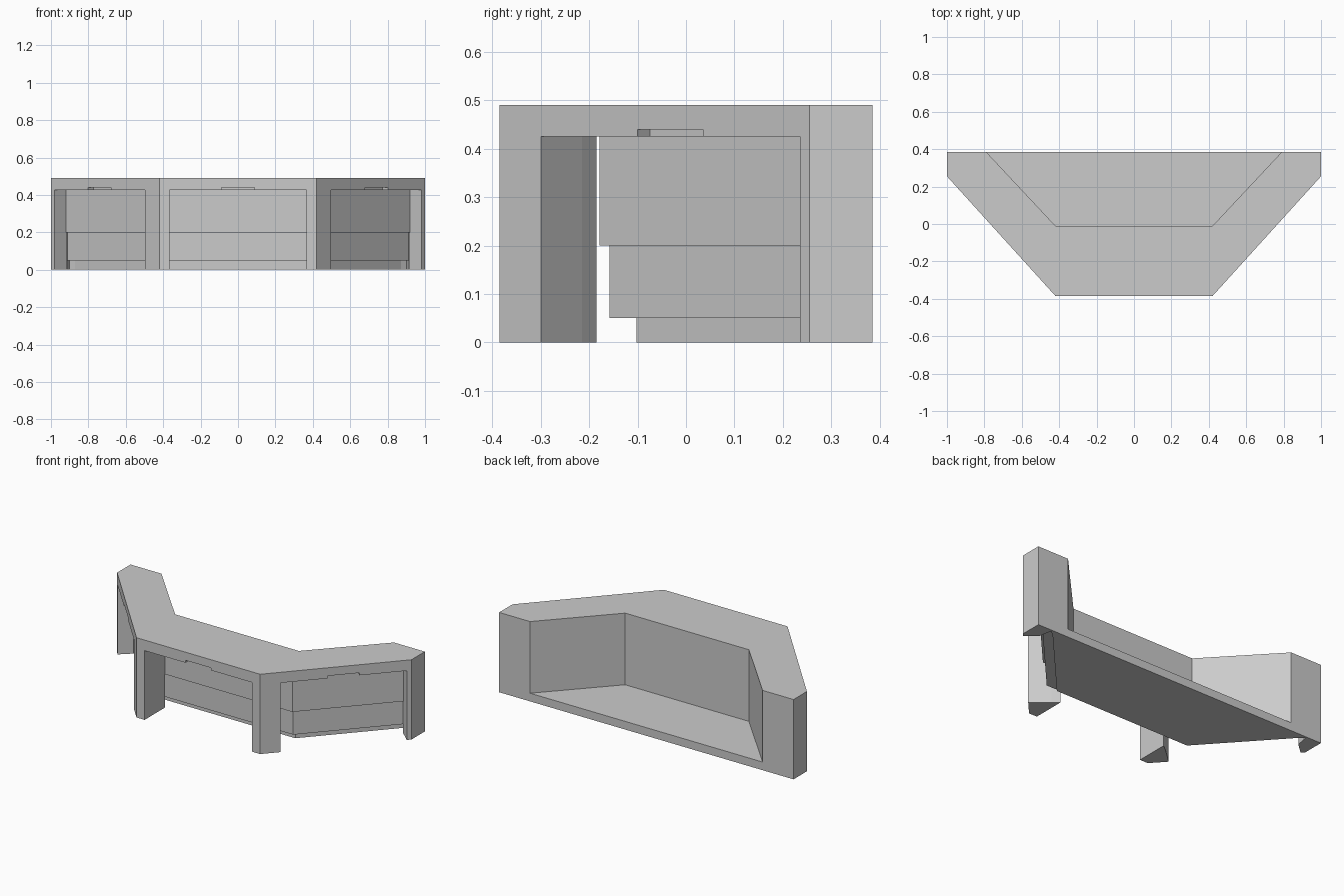
import bpy, bmesh
from mathutils import Vector

cube = bpy.data.objects.get("Cube")
if cube:
    bpy.data.objects.remove(cube)

grey = bpy.data.materials.new("light grey")
grey.use_nodes = True
colour = (0.6, 0.6, 0.6, 1)
grey.diffuse_color = colour
grey.node_tree.nodes["Principled BSDF"].inputs["Base Color"].default_value = colour

# Plan reference points of the right half
BACK = 0.385
CORNER = Vector((0.42, -0.385))
END = Vector((1.0, 0.255))
ALONG = (END - CORNER).normalized()
INWARD = Vector((-ALONG.y, ALONG.x))
CAVITY = [(0.79, BACK), (0.42, -0.01)]


def on_side(s, depth=0.0):
    """Point at distance s along the angled face, set inward by depth."""
    return CORNER + ALONG * s + INWARD * depth


def prism(name, points, bottom, top):
    """Upright prism over a plan outline."""
    bm = bmesh.new()
    face = bm.faces.new([bm.verts.new((p[0], p[1], bottom)) for p in points])
    ext = bmesh.ops.extrude_face_region(bm, geom=[face])
    verts = [g for g in ext["geom"] if isinstance(g, bmesh.types.BMVert)]
    bmesh.ops.translate(bm, verts=verts, vec=(0, 0, top - bottom))
    bmesh.ops.recalc_face_normals(bm, faces=bm.faces)
    mesh = bpy.data.meshes.new(name)
    bm.to_mesh(mesh)
    bm.free()
    mesh.materials.append(grey)
    obj = bpy.data.objects.new(name, mesh)
    bpy.context.collection.objects.link(obj)
    return obj


def mirrored(half):
    """Complete a half outline, listed from centre front to back."""
    return [(-p[0], p[1]) for p in reversed(half)] + [(p[0], p[1]) for p in half]


def ring(outer):
    """Outline around the open well at the back."""
    return mirrored(outer) + CAVITY + [(-x, y) for x, y in reversed(CAVITY)]


def panel_line(front, side):
    """Half outline of a panel set back by the given depths."""
    y = CORNER.y + front
    start = on_side(0, side)
    s = (y - start.y) / ALONG.y
    return [on_side(s, side), on_side(0.85, side), (0.916, BACK)]


# Countertop, with a notched lower edge over each recess
outer = [CORNER, END, (1.0, BACK)]
prism("countertop", ring(outer), 0.44, 0.49)
NOTCH = 0.037
notched = [(0.087, CORNER.y + NOTCH), (0.087, CORNER.y), CORNER,
           on_side(0.385), on_side(0.385, NOTCH),
           on_side(0.567, NOTCH), on_side(0.567), END, (1.0, BACK)]
prism("countertop_edge", ring(notched), 0.425, 0.44)

# Stepped recessed panels
prism("upper_panel", ring(panel_line(0.206, 0.083)), 0.20, 0.425)
prism("middle_panel", ring(panel_line(0.227, 0.104)), 0.05, 0.20)

# Floor slab doubling as toe kick
prism("floor", mirrored(panel_line(0.283, 0.16)), 0.0, 0.05)

# Corner columns and end posts
column = [(0.365, CORNER.y), CORNER, on_side(0.115), on_side(0.115, 0.127),
          (0.365, -0.185)]
post = [on_side(0.837), END, (1.0, BACK), (0.90, BACK), on_side(0.837, 0.09)]
for side, sign in (("left", 1), ("right", -1)):
    prism(side + "_corner_column", [(sign * p[0], p[1]) for p in column], 0.0, 0.425)
    prism(side + "_end_post", [(sign * p[0], p[1]) for p in post], 0.0, 0.425)
